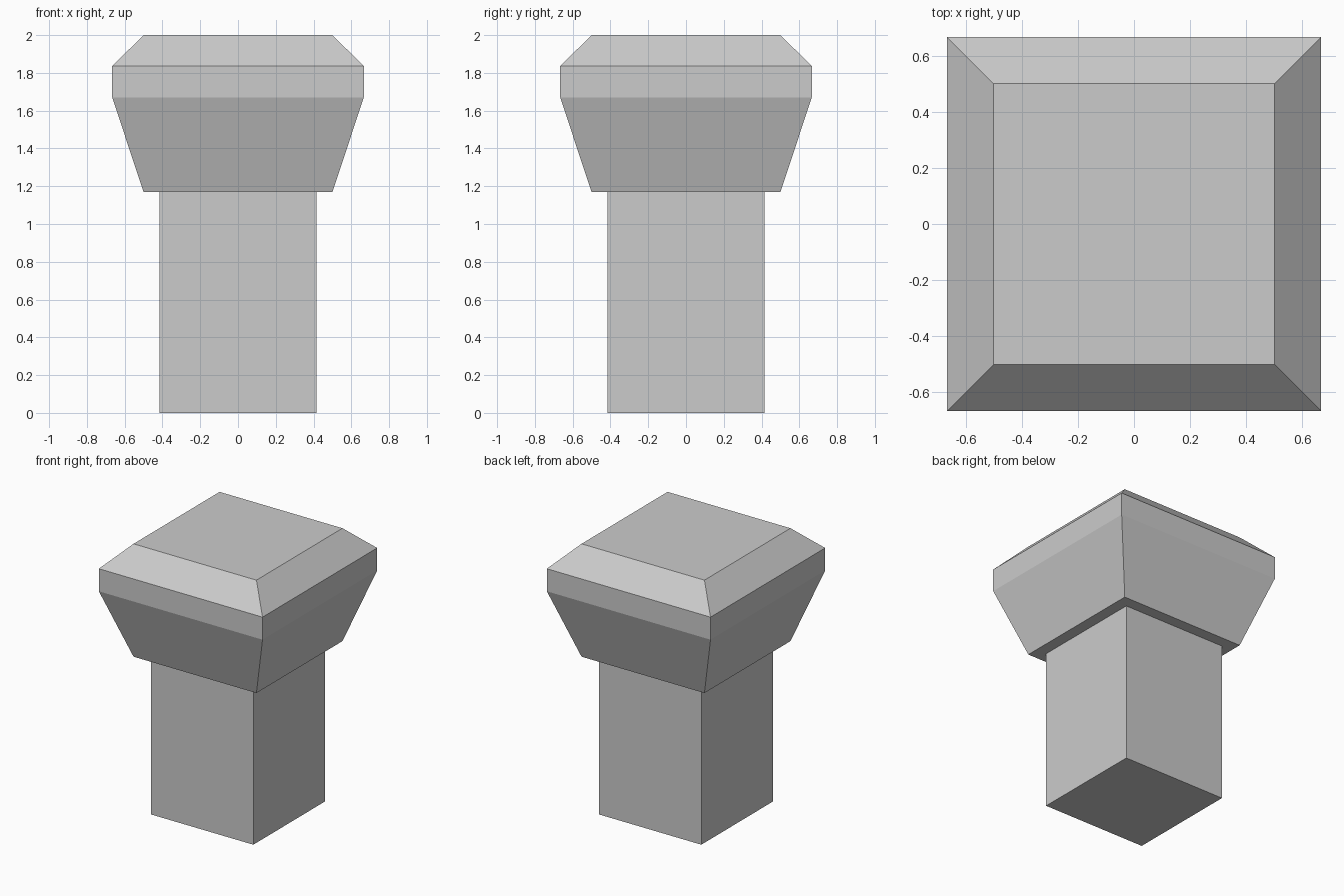
import bpy
import bmesh

if "Cube" in bpy.data.objects:
    bpy.data.objects.remove(bpy.data.objects["Cube"])


def square_loft(name, rings):
    """Stack square rings given as (half_width, z) and cap both ends."""
    bm = bmesh.new()
    loops = [[bm.verts.new((sx * h, sy * h, z))
              for sx, sy in ((-1, -1), (1, -1), (1, 1), (-1, 1))]
             for h, z in rings]
    for low, high in zip(loops, loops[1:]):
        for i in range(4):
            j = (i + 1) % 4
            bm.faces.new((low[i], low[j], high[j], high[i]))
    bm.faces.new(loops[0][::-1])
    bm.faces.new(loops[-1])
    bmesh.ops.recalc_face_normals(bm, faces=bm.faces)
    mesh = bpy.data.meshes.new(name)
    bm.to_mesh(mesh)
    bm.free()
    obj = bpy.data.objects.new(name, mesh)
    bpy.context.collection.objects.link(obj)
    return obj


# Square post
square_loft("post_shaft", [(0.416, 0.0), (0.416, 1.17)])

# Flared cap with a straight band and bevelled top
square_loft("post_cap", [(0.5, 1.17), (0.666, 1.67), (0.666, 1.836), (0.5, 2.0)])
